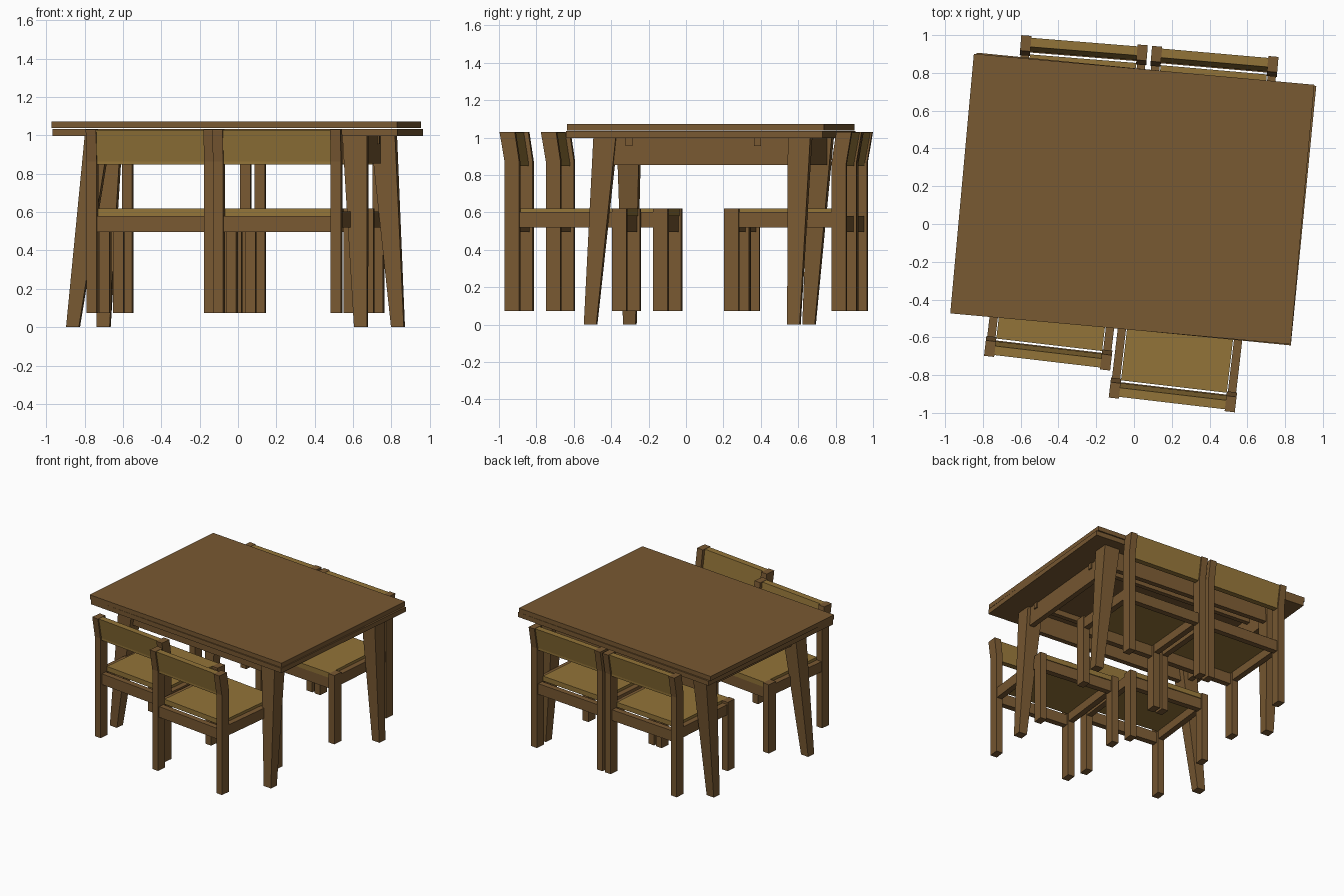
import bpy, bmesh
from math import radians
from mathutils import Matrix, Vector

if "Cube" in bpy.data.objects:
    bpy.data.objects.remove(bpy.data.objects["Cube"])


def material(name, color):
    m = bpy.data.materials.new(name)
    m.diffuse_color = (*color, 1)
    m.use_nodes = True
    m.node_tree.nodes["Principled BSDF"].inputs["Base Color"].default_value = m.diffuse_color
    return m


BROWN = material("brown_wood", (0.19, 0.10, 0.032))
GOLD = material("golden_wood", (0.29, 0.175, 0.04))


def place(x, y, degrees):
    return Matrix.Translation((x, y, 0)) @ Matrix.Rotation(radians(degrees), 4, 'Z')


def loft(name, bottom, top, mat, matrix=Matrix()):
    """Solid between two matching outlines."""
    bm = bmesh.new()
    a = [bm.verts.new(p) for p in bottom]
    b = [bm.verts.new(p) for p in top]
    n = len(a)
    bm.faces.new(a[::-1])
    bm.faces.new(b)
    for i in range(n):
        j = (i + 1) % n
        bm.faces.new((a[i], a[j], b[j], b[i]))
    bmesh.ops.recalc_face_normals(bm, faces=bm.faces)
    mesh = bpy.data.meshes.new(name)
    bm.to_mesh(mesh)
    bm.free()
    mesh.materials.append(mat)
    ob = bpy.data.objects.new(name, mesh)
    ob.matrix_world = matrix
    bpy.context.collection.objects.link(ob)
    return ob


def rect(cx, cy, z, w, d):
    return [(cx + sx * w / 2, cy + sy * d / 2, z)
            for sx, sy in ((-1, -1), (1, -1), (1, 1), (-1, 1))]


def box(name, x, y, z, mat, matrix=Matrix()):
    c = ((x[0] + x[1]) / 2, (y[0] + y[1]) / 2)
    s = (x[1] - x[0], y[1] - y[0])
    return loft(name, rect(*c, z[0], *s), rect(*c, z[1], *s), mat, matrix)


def side_profile(name, pts, x0, x1, mat, matrix):
    """Outline in the YZ plane, extruded along x."""
    return loft(name, [(x0, y, z) for y, z in pts], [(x1, y, z) for y, z in pts], mat, matrix)


# Table top with two draw leaves underneath
box("table_top", (-0.905, 0.905), (-0.69, 0.69), (1.038, 1.073), BROWN, place(-0.009, 0.132, -5.2))
leaf_place = place(-0.001, 0.132, -5.6)
box("left_leaf", (-0.903, 0), (-0.69, 0.69), (0.997, 1.034), BROWN, leaf_place)
box("right_leaf", (0, 0.903), (-0.69, 0.69), (0.997, 1.034), BROWN, leaf_place)

# Tapered splayed table legs: top centre and foot centre
legs = {
    "front_left": ((-0.73, -0.305), (-0.86, -0.30)),
    "front_right": ((0.613, -0.43), (0.641, -0.51)),
    "back_left": ((-0.67, 0.725), (-0.70, 0.658)),
    "back_right": ((0.76, 0.61), (0.834, 0.577)),
}
turn = Matrix.Rotation(radians(-5.3), 4, 'Z')
for name, (top, foot) in legs.items():
    low = [turn @ Vector(p) + Vector((*foot, 0)) for p in rect(0, 0, 0.0, 0.067, 0.067)]
    high = [turn @ Vector(p) + Vector((*top, 0)) for p in rect(0, 0, 0.998, 0.128, 0.12)]
    loft("table_leg_" + name, low, high, BROWN)

# Apron and leaf runners
frame = place(-0.007, 0.15, -5.3)
for s, side in ((-1, "front"), (1, "back")):
    y = s * 0.525
    box("apron_" + side, (-0.68, 0.68), (y - 0.02, y + 0.02), (0.853, 0.998), BROWN, frame)
for s, side in ((-1, "left"), (1, "right")):
    x = s * 0.69
    box("apron_" + side, (x - 0.02, x + 0.02), (-0.52, 0.52), (0.853, 0.998), BROWN, frame)
for y in (-0.39, 0.30):
    box("leaf_runner", (-0.72, 0.72), (y - 0.018, y + 0.018), (0.955, 0.997), BROWN, frame)

# Chairs: local origin at the rear centre, seat towards +y
HALF, POST, DEPTH = 0.336, 0.054, 0.655
BASE = 0.073
post_pts = [(0, BASE), (0.078, BASE), (0.078, 0.87), (0.054, 1.03), (-0.028, 1.03), (0, 0.865)]
back_pts = [(0.012, 0.848), (0.055, 0.848), (0.055, 0.87), (0.03, 1.028), (-0.018, 1.028), (0.012, 0.865)]


def chair(label, matrix):
    inner = HALF - POST
    for s, side in ((-1, "left"), (1, "right")):
        x0, x1 = sorted((s * inner, s * HALF))
        side_profile(f"{label}_rear_post_{side}", post_pts, x0, x1, BROWN, matrix)
        box(f"{label}_front_leg_{side}", (x0, x1), (DEPTH - 0.078, DEPTH), (BASE, 0.62), BROWN, matrix)
        box(f"{label}_side_rail_{side}", (x0 + 0.005, x1 - 0.005), (0.07, DEPTH - 0.07),
            (0.52, 0.602), BROWN, matrix)
    side_profile(f"{label}_backrest", back_pts, -inner, inner, GOLD, matrix)
    box(f"{label}_rear_rail", (-inner, inner), (0.015, 0.06), (0.495, 0.58), BROWN, matrix)
    box(f"{label}_front_rail", (-inner, inner), (DEPTH - 0.06, DEPTH - 0.015), (0.495, 0.58), BROWN, matrix)
    box(f"{label}_seat", (-inner, inner), (0.07, DEPTH - 0.01), (0.581, 0.62), GOLD, matrix)


chair("front_left_chair", place(-0.457, -0.709, -6.7))
chair("front_right_chair", place(0.203, -0.93, -6.7))
chair("back_left_chair", place(-0.264, 0.945, 180 - 4.6))
chair("back_right_chair", place(0.428, 0.886, 180 - 5.0))
